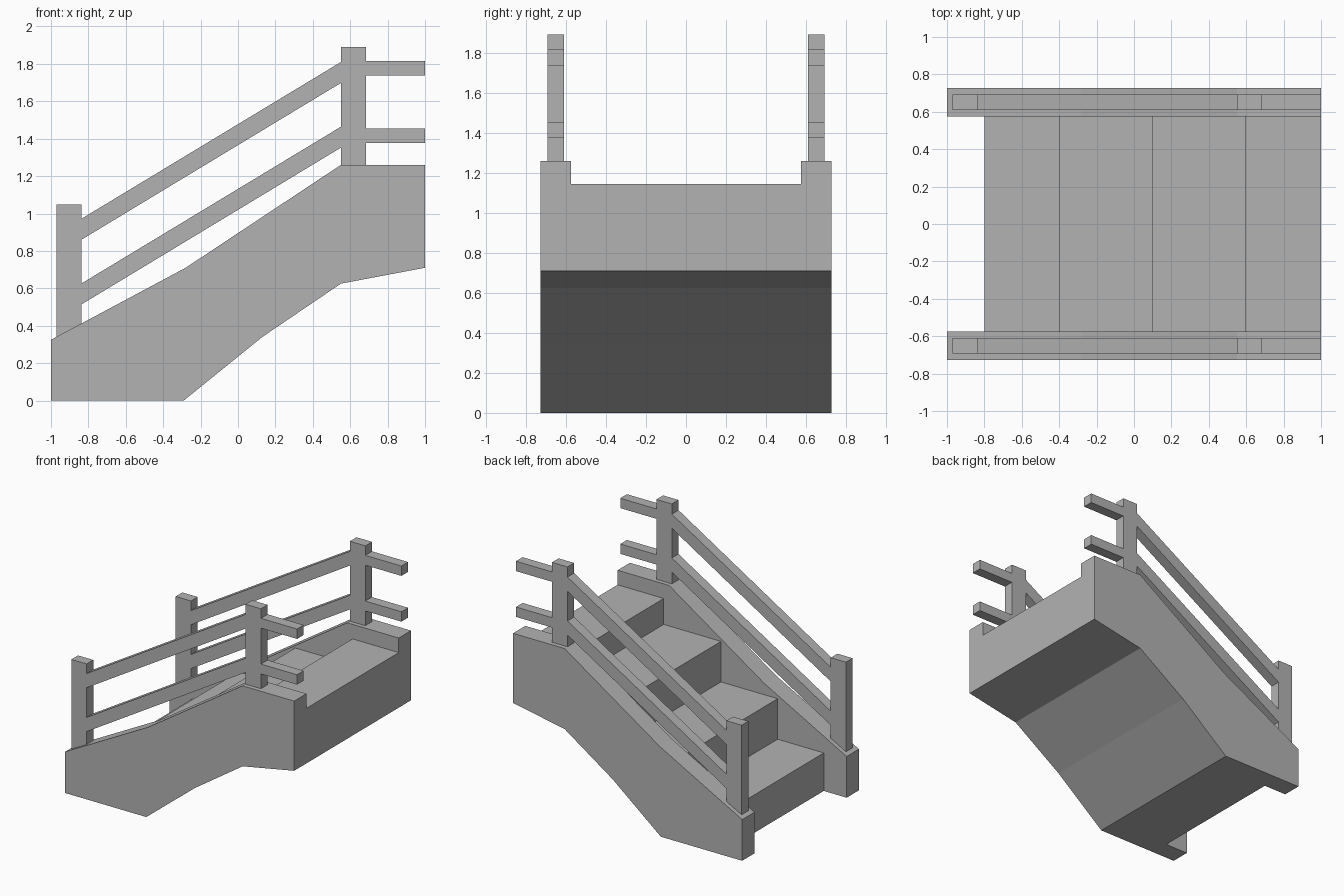
import bpy
import bmesh

cube = bpy.data.objects.get("Cube")
if cube:
    bpy.data.objects.remove(cube, do_unlink=True)

# Single stone grey
grey = bpy.data.materials.new("stone_grey")
grey.use_nodes = True
colour = (0.45, 0.45, 0.45, 1)
grey.diffuse_color = colour
grey.node_tree.nodes["Principled BSDF"].inputs["Base Color"].default_value = colour


def extrude_profile(name, profile, y0, y1):
    """Make a solid from an x-z outline, stretched from y0 to y1."""
    bm = bmesh.new()
    face = bm.faces.new([bm.verts.new((x, y0, z)) for x, z in profile])
    new = bmesh.ops.extrude_face_region(bm, geom=[face])["geom"]
    verts = [v for v in new if isinstance(v, bmesh.types.BMVert)]
    bmesh.ops.translate(bm, verts=verts, vec=(0, y1 - y0, 0))
    bmesh.ops.recalc_face_normals(bm, faces=bm.faces)
    mesh = bpy.data.meshes.new(name)
    bm.to_mesh(mesh)
    bm.free()
    mesh.materials.append(grey)
    obj = bpy.data.objects.new(name, mesh)
    bpy.context.collection.objects.link(obj)
    return obj


def beam(name, x0, x1, low, high, thick, y0, y1):
    """A rail whose underside runs from low at x0 to high at x1."""
    outline = [(x0, low), (x1, high), (x1, high + thick), (x0, low + thick)]
    return extrude_profile(name, outline, y0, y1)


# Shared underside, from the ground up to the high end
underside = [(-0.29, 0), (0.13, 0.34), (0.55, 0.625), (1, 0.71)]

# Stepped block between the walls
stairs = [(-0.8, 0)] + underside
right_edge = 1.0
for left_edge, height in [(0.597, 1.145), (0.097, 0.94), (-0.397, 0.62), (-0.8, 0.30)]:
    stairs += [(right_edge, height), (left_edge, height)]
    right_edge = left_edge
extrude_profile("stairs", stairs, -0.575, 0.575)

# Side walls and railings, one set per side
wall = [(-1, 0)] + underside + [(1, 1.26), (0.55, 1.26), (-0.28, 0.71), (-1, 0.325)]
for side, s in (("right", -1), ("left", 1)):
    extrude_profile(side + "_wall", wall, s * 0.575, s * 0.728)
    inner, outer = s * 0.609, s * 0.692
    beam(side + "_lower_post", -0.97, -0.837, 0.3, 0.3, 0.748, inner, outer)
    beam(side + "_upper_post", 0.55, 0.685, 1.2, 1.2, 0.69, inner, outer)
    for level, low, high, flat in (("top", 0.86, 1.698, 1.737), ("middle", 0.514, 1.352, 1.376)):
        beam(f"{side}_{level}_sloped_rail", -0.837, 0.55, low, high, 0.112, inner, outer)
        beam(f"{side}_{level}_flat_rail", 0.685, 1, flat, flat, 0.078, inner, outer)
